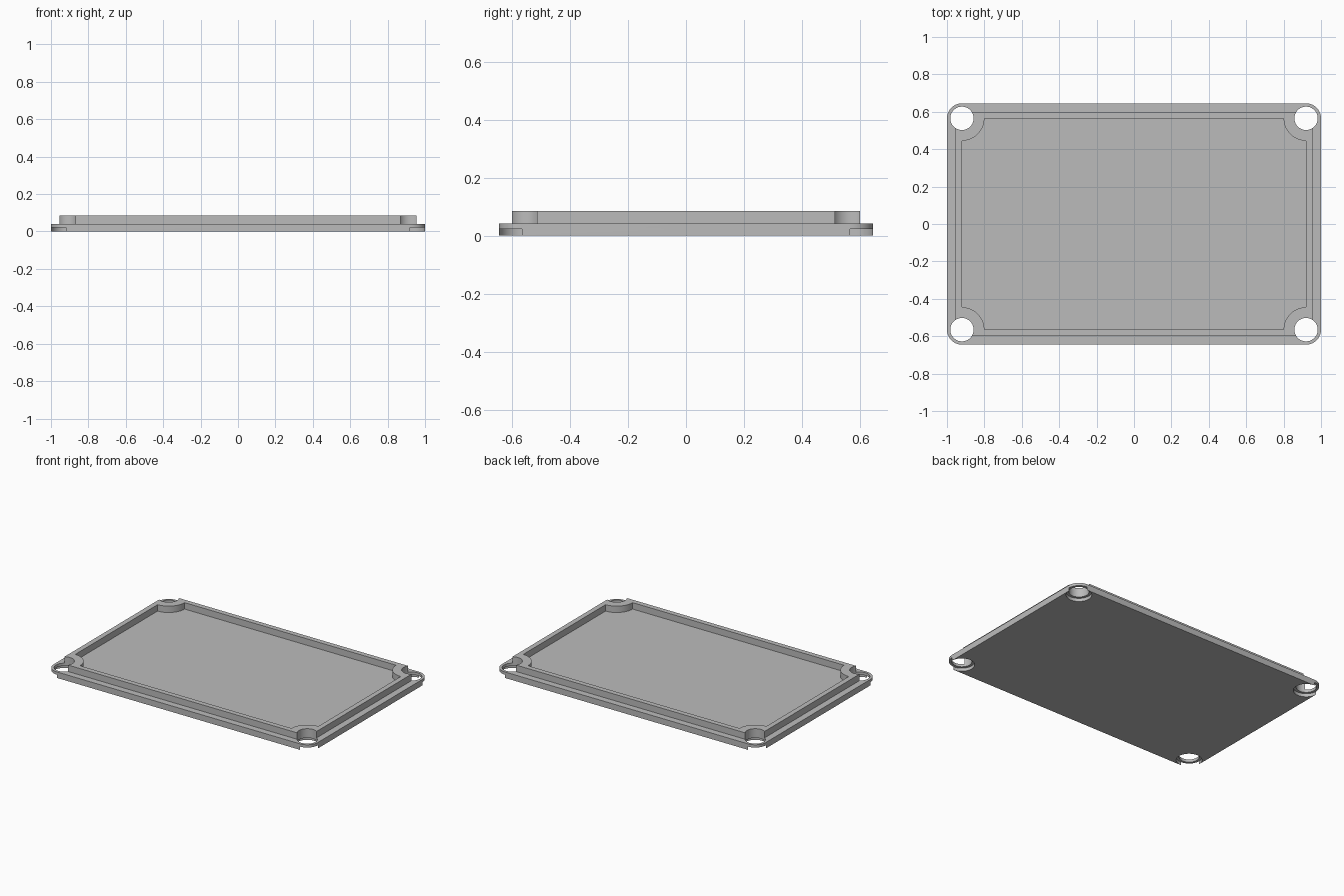
import bpy, bmesh
from math import acos, cos, sin, radians, degrees

if "Cube" in bpy.data.objects:
    bpy.data.objects.remove(bpy.data.objects["Cube"])

# Dimensions
HOLE_X, HOLE_Y = 0.92, 0.565          # screw hole centres
HOLE_R, CORNER_R, BOSS_R = 0.0625, 0.08, 0.12
RIM = 0.035                           # rim thickness
STEP_Z, PLATE_Z, TOP_Z = 0.022, 0.041, 0.085
CUT = degrees(acos(RIM / HOLE_R))     # angle where the rim meets a hole
QUADRANTS = [(1, 1), (-1, 1), (-1, -1), (1, -1)]


def arc(r, start, end, steps):
    angles = [radians(start + (end - start) * i / steps) for i in range(steps + 1)]
    return [(HOLE_X + r * cos(a), HOLE_Y + r * sin(a)) for a in angles]


def mirrored(points, quadrant):
    sx, sy = quadrant
    return [(x * sx, y * sy) for x, y in points]


def outline(corner):
    """Closed loop made of one corner mirrored into all four quadrants."""
    loop = []
    for q in QUADRANTS:
        loop += mirrored(corner if q[0] * q[1] > 0 else corner[::-1], q)
    return loop


def circle(outer, inner):
    """Closed circle from two arcs that share their end points."""
    return outer + inner[::-1][1:-1]


bm = bmesh.new()


def cap(z, *loops):
    """Flat face bounded by the loops."""
    edges = []
    for loop in loops:
        vs = [bm.verts.new((x, y, z)) for x, y in loop]
        edges += [bm.edges.new((v, vs[i - 1])) for i, v in enumerate(vs)]
    bmesh.ops.triangle_fill(bm, edges=edges, use_beauty=True, normal=(0, 0, 1))


def wall(loop, low, high):
    """Vertical wall along a loop."""
    a = [bm.verts.new((x, y, low)) for x, y in loop]
    b = [bm.verts.new((x, y, high)) for x, y in loop]
    for i in range(len(loop)):
        bm.faces.new((a[i - 1], a[i], b[i], b[i - 1]))


# Corner shapes
round_corner = arc(CORNER_R, 0, 90, 12)
recess_corner = arc(CORNER_R, 0, -270, 36)
rim_corner = arc(HOLE_R, -CUT, CUT - 270, 24)
hole_corner = arc(HOLE_R, -CUT, 90 + CUT, 28)
boss_corner = arc(BOSS_R, -90, -180, 14)

plate = outline(round_corner)
foot = outline(recess_corner)
rim = outline(rim_corner)
pocket = outline(boss_corner)

# Base plate, with a round recess under each corner
cap(0, foot)
wall(foot, 0, STEP_Z)
wall(plate, STEP_Z, PLATE_Z)
cap(PLATE_Z, plate, outline(hole_corner))

# Screw holes
for q in QUADRANTS:
    hole = mirrored(circle(hole_corner, rim_corner), q)
    cap(STEP_Z, mirrored(circle(round_corner, recess_corner), q), hole)
    wall(hole, STEP_Z, PLATE_Z)

# Raised rim with corner bosses, and the floor inside it
wall(rim, PLATE_Z, TOP_Z)
cap(TOP_Z, rim, pocket)
wall(pocket, PLATE_Z, TOP_Z)
cap(PLATE_Z, pocket)

bmesh.ops.remove_doubles(bm, verts=bm.verts, dist=0.00001)
bmesh.ops.recalc_face_normals(bm, faces=bm.faces)

mesh = bpy.data.meshes.new("lid")
bm.to_mesh(mesh)
bm.free()
lid = bpy.data.objects.new("lid", mesh)
bpy.context.collection.objects.link(lid)

# Colour
grey = bpy.data.materials.new("light grey")
grey.use_nodes = True
grey.diffuse_color = (0.5, 0.5, 0.5, 1)
grey.node_tree.nodes["Principled BSDF"].inputs["Base Color"].default_value = (0.5, 0.5, 0.5, 1)
mesh.materials.append(grey)

# Smooth the round walls, keep the edges sharp
bpy.ops.object.select_all(action="DESELECT")
lid.select_set(True)
bpy.context.view_layer.objects.active = lid
bpy.ops.object.shade_smooth_by_angle(angle=radians(30))
